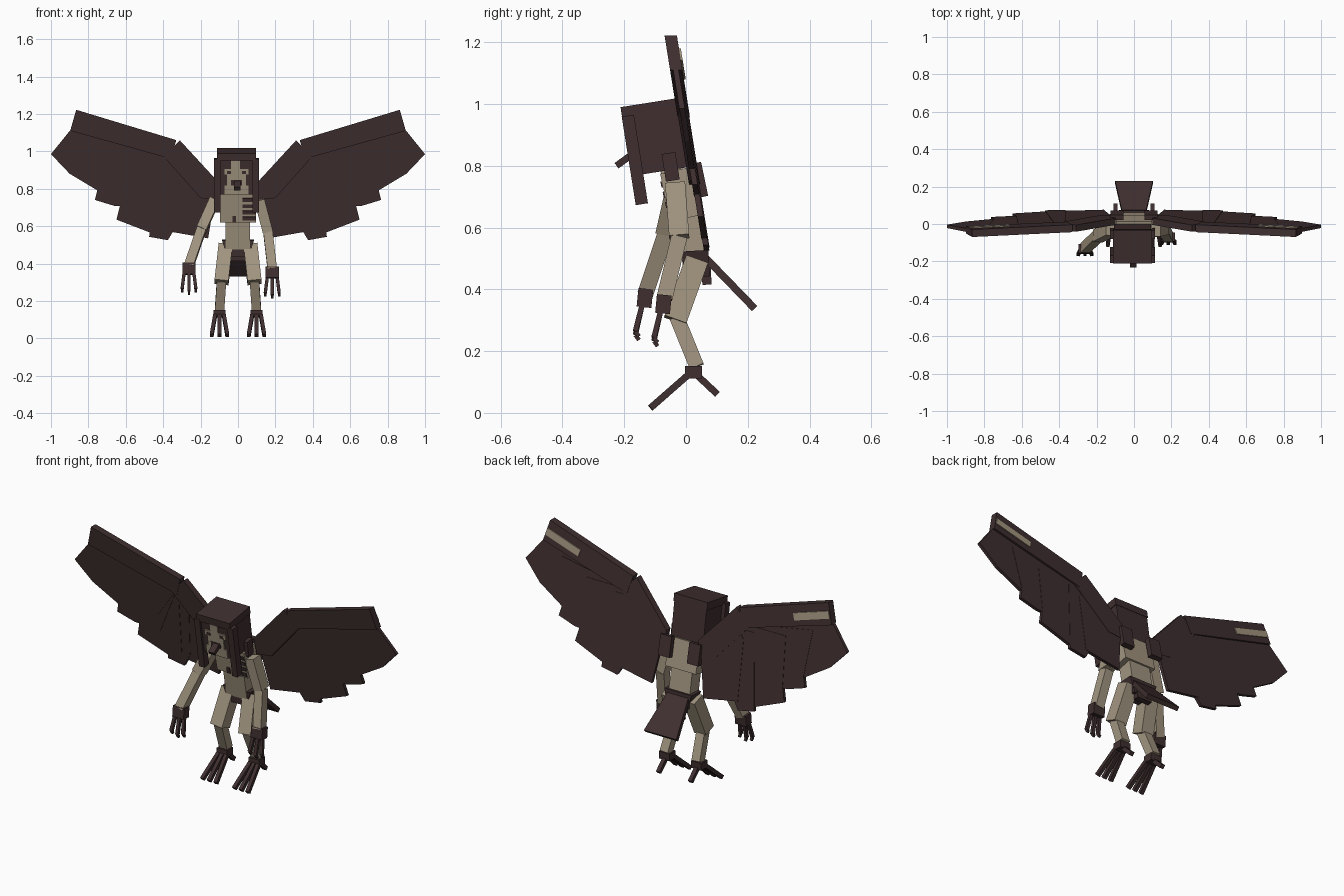
import bpy, bmesh, math
from mathutils import Matrix, Vector

if "Cube" in bpy.data.objects:
    bpy.data.objects.remove(bpy.data.objects["Cube"])


def material(name, rgb):
    m = bpy.data.materials.new(name)
    m.use_nodes = True
    m.diffuse_color = (*rgb, 1)
    m.node_tree.nodes["Principled BSDF"].inputs["Base Color"].default_value = (*rgb, 1)
    return m


DARK = material("dark brown", (0.05, 0.028, 0.029))
BONE = material("bone tan", (0.36, 0.30, 0.215))


def finish(name, bm, mat):
    bmesh.ops.recalc_face_normals(bm, faces=bm.faces)
    me = bpy.data.meshes.new(name)
    bm.to_mesh(me)
    bm.free()
    me.materials.append(mat)
    ob = bpy.data.objects.new(name, me)
    bpy.context.collection.objects.link(ob)
    return ob


def box(name, centre, size, mat, frame=Matrix()):
    """Box placed inside a parent frame."""
    bm = bmesh.new()
    bmesh.ops.create_cube(bm, size=1)
    bm.transform(frame @ Matrix.Translation(centre) @ Matrix.Diagonal((*size, 1)))
    return finish(name, bm, mat)


def limb(name, start, end, width, depth, mat, flare=1):
    """Box running between two points, width along x; flare widens the end."""
    a, b = Vector(start), Vector(end)
    d = (b - a).normalized()
    x = Vector((1, 0, 0))
    x = (x - d * x.dot(d)).normalized()
    y = d.cross(x)
    bm = bmesh.new()
    for p, k in ((a, 1), (b, flare)):
        for u, v in ((-1, -1), (1, -1), (1, 1), (-1, 1)):
            bm.verts.new(p + x * u * k * width / 2 + y * v * depth / 2)
    bmesh.ops.convex_hull(bm, input=bm.verts)
    bmesh.ops.dissolve_limit(bm, angle_limit=0.01, verts=bm.verts, edges=bm.edges)
    return finish(name, bm, mat)


def wing_slab(name, side, outline, offset, thick, mat):
    """Flat plate cut to an outline of x, z points on the leaning wing plane."""
    bm = bmesh.new()
    f = bm.faces.new([bm.verts.new((side * x, 0.148 - 0.16 * z + offset - thick / 2, z))
                      for x, z in outline])
    ext = bmesh.ops.extrude_face_region(bm, geom=[f])["geom"]
    bmesh.ops.translate(bm, vec=(0, thick, 0),
                        verts=[v for v in ext if isinstance(v, bmesh.types.BMVert)])
    return finish(name, bm, mat)


# Head, nodding forward
head = Matrix.Translation((-0.008, -0.1, 0.89)) @ Matrix.Rotation(math.radians(9), 4, "X")
box("head", (0, 0, 0), (0.2, 0.17, 0.22), DARK, head)
box("hair_fringe", (0, -0.004, 0.095), (0.208, 0.182, 0.042), DARK, head)
FRONT = -0.088
box("forehead", (-0.005, FRONT, 0.05), (0.05, 0.008, 0.06), BONE, head)
box("brow", (0, FRONT, 0.015), (0.13, 0.008, 0.03), BONE, head)
box("cheeks", (0, FRONT, -0.03), (0.1, 0.008, 0.065), BONE, head)
box("chin", (0, FRONT, -0.085), (0.13, 0.008, 0.05), BONE, head)
box("mouth", (0, FRONT - 0.003, -0.045), (0.06, 0.006, 0.03), DARK, head)
limb("beak", (-0.005, -0.17, 0.84), (-0.005, -0.225, 0.8), 0.035, 0.022, DARK)
for s, side in ((-1, "right"), (1, "left")):
    box(f"{side}_eye", (s * 0.04, FRONT - 0.003, 0.012), (0.022, 0.006, 0.016), DARK, head)
    box(f"{side}_front_lock", (s * 0.103, -0.076, -0.06), (0.035, 0.04, 0.29), DARK, head)
    box(f"{side}_side_lock", (s * 0.108, 0.035, -0.1), (0.025, 0.045, 0.09), DARK, head)

# Torso
limb("neck", (0, -0.06, 0.82), (0, -0.03, 0.74), 0.08, 0.07, BONE)
limb("chest", (0, -0.035, 0.785), (0, 0.0, 0.63), 0.19, 0.1, BONE)
limb("waist", (-0.002, 0.0, 0.64), (-0.002, 0.03, 0.48), 0.13, 0.08, BONE)
chest = Matrix.Translation((0, -0.0175, 0.707)) @ Matrix.Rotation(math.radians(12.6), 4, "X")
for i in range(4):
    box(f"chest_stripe_{i + 1}", (0.06, -0.051, 0.045 - i * 0.034),
        (0.07, 0.008, 0.02), DARK, chest)
box("chest_mark", (-0.02, -0.051, -0.06), (0.02, 0.008, 0.035), DARK, chest)

# Hips and tail
limb("pelvis", (0, 0.03, 0.525), (0, 0.035, 0.44), 0.17, 0.085, DARK, 0.7)
limb("rump", (0, 0.065, 0.47), (0, 0.068, 0.415), 0.09, 0.03, DARK)
limb("tail", (0, 0.065, 0.5), (0, 0.222, 0.338), 0.13, 0.024, DARK, 1.55)

# Arms: shoulder, elbow and wrist of each
ARMS = {
    "right": ((-0.125, -0.03, 0.74), (-0.195, -0.065, 0.585), (-0.262, -0.13, 0.39)),
    "left": ((0.115, -0.035, 0.74), (0.16, -0.022, 0.57), (0.183, -0.07, 0.37)),
}
for side, (shoulder, elbow, wrist) in ARMS.items():
    limb(f"{side}_upper_arm", shoulder, elbow, 0.055, 0.065, BONE)
    limb(f"{side}_forearm", elbow, wrist, 0.05, 0.052, BONE)
    w = Vector(wrist)
    limb(f"{side}_hand", w + Vector((0, 0, 0.012)), w + Vector((0, -0.006, -0.048)),
         0.07, 0.048, DARK)
    for i in (-1, 0, 1):
        base = w + Vector((i * 0.026, -0.012, -0.04))
        tip = w + Vector((i * 0.037, -0.034, -0.138 + 0.012 * abs(i)))
        limb(f"{side}_finger_{i + 2}", base, tip, 0.017, 0.017, DARK)
        limb(f"{side}_claw_{i + 2}", tip, tip + Vector((0, 0.012, -0.016)), 0.013, 0.013, DARK)

for s, side in ((-1, "right"), (1, "left")):
    # Legs and feet
    knee, ankle = (s * 0.088, -0.035, 0.3), (s * 0.099, 0.035, 0.15)
    limb(f"{side}_thigh", (s * 0.066, 0.035, 0.495), knee, 0.075, 0.075, BONE)
    limb(f"{side}_shin", (s * 0.088, -0.03, 0.31), ankle, 0.05, 0.048, BONE)
    box(f"{side}_ankle", (s * 0.099, 0.025, 0.132), (0.065, 0.055, 0.04), DARK)
    for i in (-1, 0, 1):
        limb(f"{side}_toe_{i + 2}", (s * 0.099 + i * 0.022, 0.015, 0.13),
             (s * 0.099 + i * 0.042, -0.115, 0.016), 0.02, 0.022, DARK)
    limb(f"{side}_back_toe", (s * 0.099, 0.025, 0.132), (s * 0.099, 0.102, 0.06), 0.022, 0.022, DARK)

    # Wing roots on the back
    limb(f"{side}_wing_root", (s * 0.09, 0.035, 0.81), (s * 0.09, 0.058, 0.7), 0.07, 0.028, DARK)

    # Wing arms along the leading edge
    wing_slab(f"{side}_inner_wing_arm", s, [(0.1, 0.83), (0.31, 1.058), (0.4, 0.975), (0.2, 0.75),
              (0.11, 0.74)], -0.002, 0.036, DARK)
    wing_slab(f"{side}_outer_wing_arm", s, [(0.33, 1.06), (0.865, 1.222), (0.897, 1.11),
              (0.36, 0.96)], -0.002, 0.04, DARK)
    wing_slab(f"{side}_wing_band", s, [(0.66, 1.117), (0.872, 1.18), (0.884, 1.143),
              (0.672, 1.08)], 0.02, 0.008, BONE)

    # Overlapping feather plates, from the tip inwards
    feathers = [
        [(0.37, 0.98), (0.895, 1.115), (1.0, 0.985), (0.9, 0.88), (0.75, 0.79), (0.5, 0.8)],
        [(0.37, 0.98), (0.78, 1.05), (0.75, 0.8), (0.765, 0.74), (0.66, 0.708), (0.5, 0.7)],
        [(0.36, 0.98), (0.62, 0.98), (0.63, 0.715), (0.65, 0.635), (0.46, 0.562), (0.38, 0.6)],
        [(0.3, 0.95), (0.43, 0.95), (0.475, 0.543), (0.375, 0.525), (0.33, 0.6)],
        [(0.11, 0.83), (0.3, 0.98), (0.37, 0.9), (0.37, 0.572), (0.16, 0.535)],
    ]
    for i, outline in enumerate(feathers):
        wing_slab(f"{side}_feather_{i + 1}", s, outline, -0.003 + i * 0.002, 0.018, DARK)
